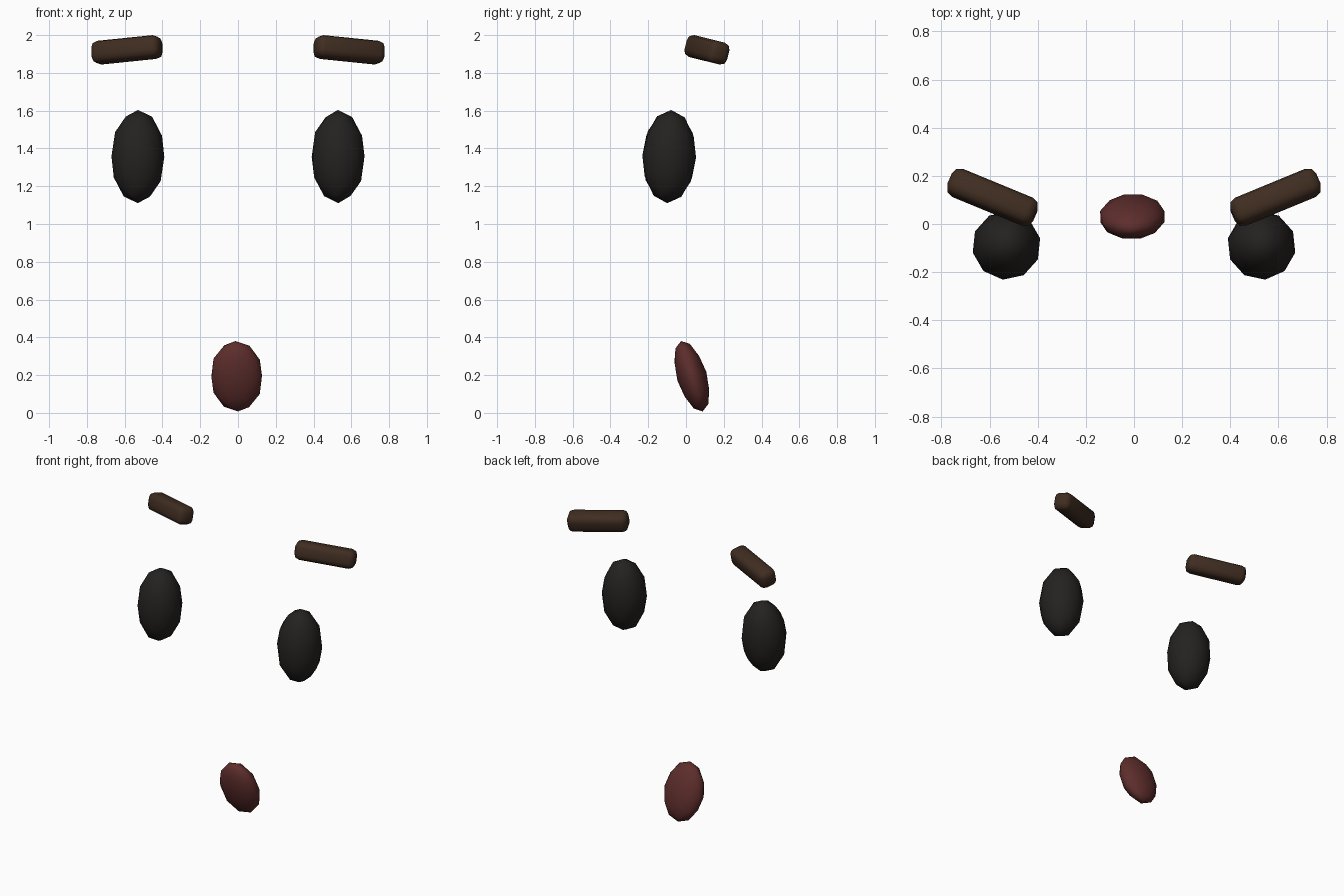
import bpy
from math import radians

if "Cube" in bpy.data.objects:
    bpy.data.objects.remove(bpy.data.objects["Cube"])


def material(name, rgb):
    m = bpy.data.materials.new(name)
    m.diffuse_color = (*rgb, 1)
    m.use_nodes = True
    m.node_tree.nodes["Principled BSDF"].inputs["Base Color"].default_value = m.diffuse_color
    return m


eye_mat = material("eye_black", (0.018, 0.016, 0.015))
brow_mat = material("brow_brown", (0.05, 0.026, 0.015))
mouth_mat = material("mouth_red", (0.11, 0.027, 0.025))


def finish(ob, name, mat):
    ob.name = name
    ob.data.materials.append(mat)
    for p in ob.data.polygons:
        p.use_smooth = True


def blob(name, loc, radii, rot, mat):
    bpy.ops.mesh.primitive_ico_sphere_add(
        subdivisions=2, radius=1, location=loc, rotation=[radians(a) for a in rot])
    ob = bpy.context.object
    ob.scale = radii
    finish(ob, name, mat)


def brow(name, side):
    # bevelled bar, swept back and tipped down at the outer end
    bpy.ops.mesh.primitive_cube_add(size=1, location=(side * 0.588, 0.111, 1.922))
    ob = bpy.context.object
    for v in ob.data.vertices:
        v.co.x *= 0.386
        v.co.y *= 0.117
        v.co.z *= 0.119
    # yaw first, then pitch: order ZYX applies z before x
    ob.rotation_mode = 'ZYX'
    ob.rotation_euler = (radians(-14), 0, radians(side * 23))
    finish(ob, name, brow_mat)
    bev = ob.modifiers.new("bevel", 'BEVEL')
    bev.width = 0.035
    bev.segments = 2


# eyes and brows, mirrored left and right
for side, label in ((-1, "left"), (1, "right")):
    blob("eye_" + label, (side * 0.53, -0.089, 1.357),
         (0.143, 0.143, 0.247), (-2.5, 0, side * 6), eye_mat)
    brow("brow_" + label, side)

# mouth, flattened and leaning forward at the top
blob("mouth", (-0.007, 0.031, 0.194), (0.14, 0.08, 0.195), (17, -2, 0), mouth_mat)
